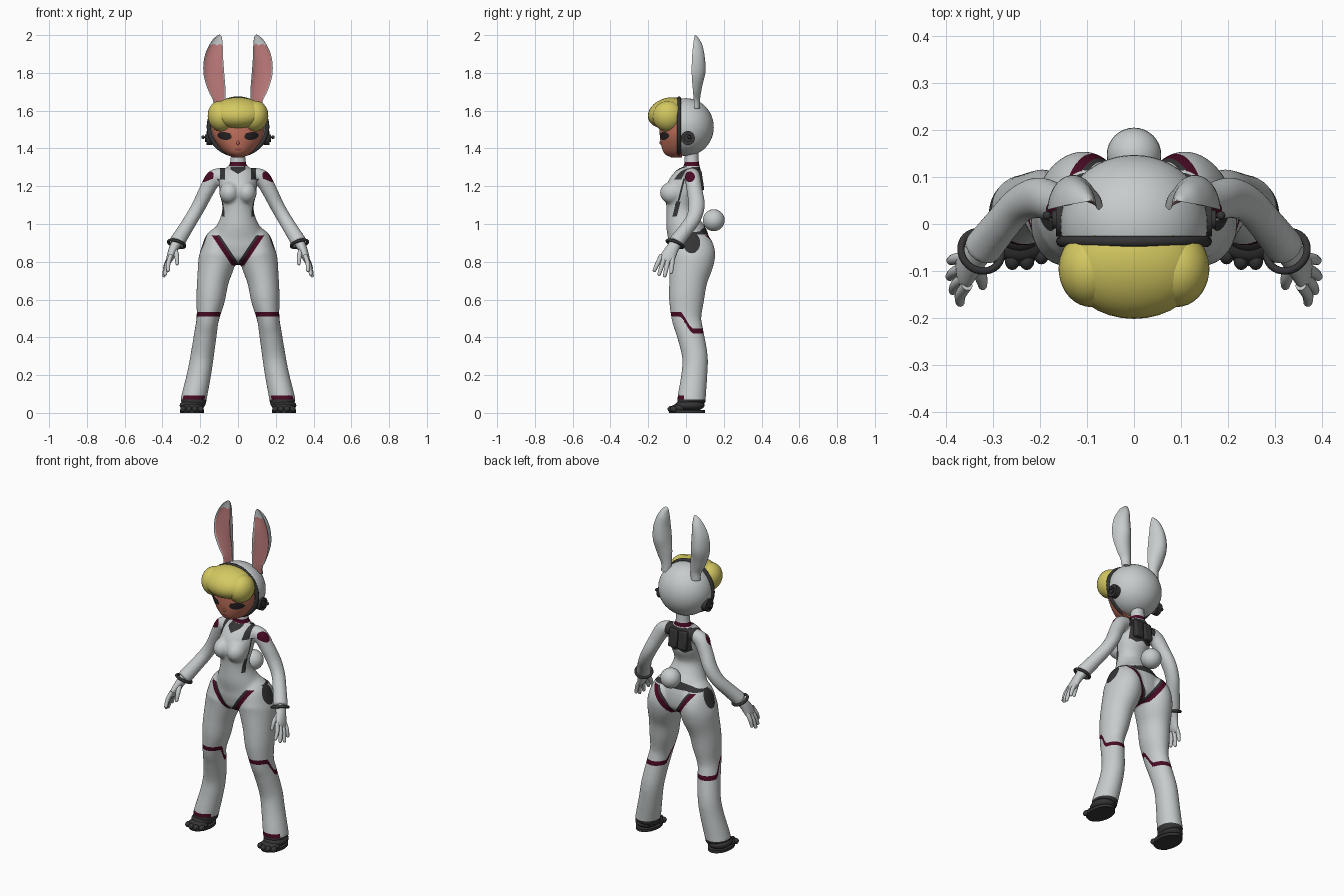
import bpy, bmesh, math
from mathutils import Vector, Matrix, Euler

if "Cube" in bpy.data.objects:
    bpy.data.objects.remove(bpy.data.objects["Cube"])


def material(name, r, g, b):
    m = bpy.data.materials.new(name)
    m.use_nodes = True
    m.diffuse_color = (r, g, b, 1)
    node = next(n for n in m.node_tree.nodes if n.type == 'BSDF_PRINCIPLED')
    node.inputs["Base Color"].default_value = (r, g, b, 1)
    return m


SUIT = material("suit grey", .57, .60, .60)
DARK = material("dark trim", .035, .035, .037)
WINE = material("wine stripe", .065, .003, .018)
HAIR = material("blond hair", .66, .58, .12)
SKIN = material("skin", .55, .17, .11)
PINK = material("inner ear pink", .52, .20, .20)
EYE = material("eye", .02, .016, .018)
LIP = material("lips", .36, .08, .08)
made = []


def finish(name, bm, *mats):
    bmesh.ops.recalc_face_normals(bm, faces=bm.faces)
    me = bpy.data.meshes.new(name)
    bm.to_mesh(me)
    bm.free()
    for m in mats:
        me.materials.append(m)
    ob = bpy.data.objects.new(name, me)
    bpy.context.collection.objects.link(ob)
    made.append(ob)
    return ob


def spline(pts, steps):
    """Catmull-Rom through tuples of any size."""
    p = [pts[0]] + list(pts) + [pts[-1]]
    out = []
    for a, b, c, d in zip(p, p[1:], p[2:], p[3:]):
        for k in range(steps):
            t = k / steps
            out.append([.5 * (2*B + (C-A)*t + (2*A-5*B+4*C-D)*t*t + (3*B-A-3*C+D)*t**3)
                        for A, B, C, D in zip(a, b, c, d)])
    return out + [list(pts[-1])]


def loft(bm, stations, s=1, n=28, steps=5, front=1):
    """Elliptical sections (x, y, z, rx, ry) along a path; front scales the -y half."""
    st = spline(stations, steps)
    rings = []
    for i, (x, y, z, rx, ry) in enumerate(st):
        t = Vector(st[min(i+1, len(st)-1)][:3]) - Vector(st[max(i-1, 0)][:3])
        u = Vector((0, 1, 0)).cross(t).normalized()
        v = t.cross(u).normalized()
        ring = []
        for j in range(n):
            w = math.tau * (j + .5) / n
            sy = math.sin(w)
            co = Vector((x, y, z)) + u*rx*math.cos(w) + v*ry*(sy if sy > 0 else sy*front)
            ring.append(bm.verts.new((co.x*s, co.y, co.z)))
        rings.append(ring)
    wall = []
    for a, b in zip(rings, rings[1:]):
        for j in range(n):
            k = (j + 1) % n
            wall.append((bm.faces.new((a[j], a[k], b[k], b[j])), math.sin(math.tau * (j+1) / n)))
    bm.faces.new(rings[0])
    bm.faces.new(rings[-1])
    return wall


def ball(bm, loc, size, rot=(0, 0, 0), seg=32):
    m = Matrix.LocRotScale(Vector(loc), Euler(rot), Vector(size))
    bmesh.ops.create_uvsphere(bm, u_segments=seg, v_segments=seg//2, radius=1, matrix=m)


def rod(bm, a, b, r, seg=24):
    a, b = Vector(a), Vector(b)
    m = Matrix.LocRotScale((a+b)/2, (b-a).to_track_quat('Z', 'Y'), None)
    bmesh.ops.create_cone(bm, cap_ends=True, segments=seg, radius1=r, radius2=r,
                          depth=(b-a).length, matrix=m)


def hoop(name, loc, axis, size, minor, mat):
    bpy.ops.mesh.primitive_torus_add(major_segments=48, minor_segments=10,
                                     major_radius=1, minor_radius=minor / size[0])
    ob = bpy.context.object
    ob.name = name
    m = Matrix.LocRotScale(Vector(loc), Vector(axis).to_track_quat('Z', 'Y'), None)
    ob.data.transform(m @ Matrix.Diagonal((*size, 1)))
    ob.location = (0, 0, 0)
    ob.data.materials.append(mat)
    made.append(ob)


def keep_side(bm, y, normal):
    """Slice at y, drop what lies along the normal and close the cut."""
    cut = bmesh.ops.bisect_plane(bm, geom=bm.verts[:] + bm.edges[:] + bm.faces[:],
                                 plane_co=(0, y, 0), plane_no=(0, normal, 0), clear_outer=True)
    bmesh.ops.holes_fill(bm, edges=[e for e in cut["geom_cut"] if isinstance(e, bmesh.types.BMEdge)])


def paint(bm, field, index):
    """Cut the mesh along field = 0 and colour the negative side."""
    new = []
    for e in list(bm.edges):
        a, b = (field(v.co) for v in e.verts)
        if a * b < 0 and .03 < a / (a - b) < .97:
            new.append(bmesh.utils.edge_split(e, e.verts[0], a / (a - b))[1])
    if new:
        bmesh.ops.connect_verts(bm, verts=new)
    for f in bm.faces:
        if field(f.calc_center_median()) < 0:
            f.material_index = index


# Body: lofted torso, arms and legs fused into one skin
bm = bmesh.new()
loft(bm, [(0, .02, .785, .05, .06), (0, .02, .82, .12, .10), (0, .02, .87, .16, .11),
          (0, .01, .93, .152, .108), (0, -.015, 1.0, .108, .092), (0, -.028, 1.08, .083, .076),
          (0, -.018, 1.17, .098, .092), (0, .008, 1.24, .10, .078), (0, .03, 1.285, .08, .05),
          (0, .03, 1.315, .045, .04), (0, .03, 1.39, .038, .036)])
for s in (1, -1):
    ball(bm, (.045*s, -.072, 1.165), (.054, .066, .06))
    loft(bm, [(.075, .01, .99, .025, .04), (.09, .018, .93, .075, .092), (.105, .032, .86, .09, .12),
              (.113, .03, .80, .098, .118), (.133, .012, .70, .084, .101), (.145, .003, .60, .076, .093),
              (.16, .003, .50, .06, .079), (.172, .022, .42, .06, .072), (.19, .047, .30, .062, .068),
              (.207, .044, .20, .064, .069), (.233, .03, .08, .068, .075), (.24, .03, .045, .068, .075)], s)
    loft(bm, [(.07, .03, 1.262, .036, .04), (.125, .035, 1.245, .044, .042), (.165, .045, 1.18, .041, .042),
              (.205, .056, 1.10, .038, .044), (.245, .04, 1.03, .037, .04), (.285, -.005, .965, .039, .039),
              (.325, -.055, .90, .042, .042)], s)
body = finish("body_suit", bm)
rm = body.modifiers.new("fuse", 'REMESH')
rm.mode, rm.voxel_size = 'VOXEL', .0068
sm = body.modifiers.new("soften", 'SMOOTH')
sm.factor, sm.iterations = .5, 12
fused = bpy.data.meshes.new_from_object(body.evaluated_get(bpy.context.evaluated_depsgraph_get()))
body.modifiers.clear()
body.data = fused
fused.materials.clear()
for m in (SUIT, DARK, WINE):
    fused.materials.append(m)


def disc(a, b, ra, rb):
    return (math.hypot(a / ra, b / rb) - 1) * ra


def box(v, lo, hi):
    return max(lo - v, v - hi)


def groin(p):
    return .832 * (abs(p.x) - .025) - .555 * (p.z - .79)


def knee(p):
    t = min(1, max(0, (p.y + .035) / .075))
    return p.z - (.522 - .088 * t * t * (3 - 2*t))


def seam(p):
    width = .012 if p.z < 1.12 else .005
    return max(box(p.z, 1.04, 1.24), abs(p.y + .05 - .25*(p.z - 1.08)) - width, box(abs(p.x), .04, .118))


# Painted trim: 1 is dark, 2 is wine
trim = [
    (lambda p: max(box(p.z, .78, .94), abs(groin(p) + .018) - .006, abs(p.x) - .15), 1),
    (lambda p: max(box(p.z, .78, .94), abs(groin(p)) - .012, abs(p.x) - .15), 2),
    (lambda p: max(disc(p.y - .03, p.z - .90, .045, .055), .11 - abs(p.x), abs(p.x) - .22), 1),
    (lambda p: max(box(p.z, .945, .995 - .25*abs(p.x)), .01 - p.y, abs(p.x) - .17), 1),
    (lambda p: max(box(abs(p.x), .068, .094), 1.235 - p.z, p.y - .075), 1),
    (lambda p: max(box(p.z, 1.265 + .6*abs(p.x), 1.305), abs(p.x) - .04, p.y - .02), 1),
    (lambda p: max(box(p.z, 1.15 + .5*abs(abs(p.x) - .035), 1.302), abs(p.x) - .075, .03 - p.y), 1),
    (seam, 1),
    (lambda p: max(box(p.z, 1.306, 1.328), abs(p.x) - .09), 2),
    (lambda p: max(disc(p.y - .02, p.z - 1.25, .027, .028), .13 - abs(p.x), abs(p.x) - .2), 2),
    (lambda p: abs(knee(p)) - .013, 2),
    (lambda p: max(p.z - .092, p.y + .01), 2),
    (lambda p: p.z - .07, 1)]
bm = bmesh.new()
bm.from_mesh(fused)
for field, index in trim:
    paint(bm, field, index)
bm.to_mesh(fused)
bm.free()

# Tail and back pack
bm = bmesh.new()
ball(bm, (0, .147, 1.02), (.058, .058, .058))
finish("tail", bm, SUIT)
bm = bmesh.new()
for s in (1, -1):
    bmesh.ops.create_cube(bm, size=1, matrix=Matrix.LocRotScale(
        Vector((.031*s, .072, 1.23)), Euler((.15, 0, 0)), Vector((.056, .035, .11))))
pack = finish("back_pack", bm, DARK)
bev = pack.modifiers.new("bevel", 'BEVEL')
bev.width, bev.segments = .01, 2

# Helmet with front band, ear pieces and antennae
bm = bmesh.new()
ball(bm, (0, 0, 1.513), (.157, .147, .153), seg=48)
keep_side(bm, -.04, -1)
finish("helmet", bm, SUIT)
hoop("helmet_band", (0, -.037, 1.515), (0, 1, 0), (.154, .149, .154), .012, DARK)
fingers = [(.37, -.167, .755), (.385, -.142, .735), (.392, -.112, .727), (.39, -.078, .745)]
for s, side in ((1, "left"), (-1, "right")):
    bm = bmesh.new()
    rod(bm, (.135*s, .01, 1.455), (.166*s, .01, 1.455), .037)
    rod(bm, (.16*s, .01, 1.455), (.174*s, .01, 1.455), .02)
    rod(bm, (.15*s, .018, 1.46), (.185*s, .018, 1.46), .004, 10)
    ball(bm, (.185*s, .018, 1.46), (.0095,) * 3, seg=16)
    finish(side + "_ear_piece", bm, DARK)
    # Rabbit ear, dished at the front
    bm = bmesh.new()
    wall = loft(bm, [(.10, .045, 1.61, .03, .03), (.10, .04, 1.66, .033, .035), (.113, .035, 1.72, .047, .05),
                     (.128, .028, 1.80, .055, .075), (.128, .03, 1.88, .05, .071), (.113, .038, 1.95, .034, .05),
                     (.098, .045, 1.99, .015, .02), (.093, .048, 2.0, .004, .005)], s, 32, 6, -.3)
    for f, sy in wall:
        f.material_index = 1 if sy < -.45 and f.calc_center_median().z < 1.95 else 0
    finish(side + "_rabbit_ear", bm, SUIT, PINK)
    # Hand with separate fingers and thumb
    bm = bmesh.new()
    loft(bm, [(.318, -.045, .915, .028, .03), (.343, -.075, .865, .024, .034),
              (.36, -.098, .82, .019, .04), (.367, -.108, .80, .011, .034)], s)
    for k, tip in enumerate(fingers):
        base = Vector((.355, -.13 + .02*k, .835))
        mid = base.lerp(Vector(tip), .55) + Vector((.006, 0, 0))
        loft(bm, [(*base, .012, .012), (*mid, .012, .012), (*tip, .0095, .0095)], s, 14)
        ball(bm, (tip[0]*s, *tip[1:]), (.0095,) * 3, seg=14)
    loft(bm, [(.335, -.08, .87, .014, .014), (.325, -.115, .83, .013, .013),
              (.322, -.132, .79, .009, .009)], s, 14)
    ball(bm, (.322*s, -.132, .79), (.009,) * 3, seg=14)
    finish(side + "_hand", bm, SUIT)
    hoop(side + "_bracelet", (.325*s, -.058, .895), (.3*s, -.4, -1), (.045, .045, .045), .008, DARK)
    # Sandal with sole, foot and toes
    bm = bmesh.new()
    ball(bm, (.243*s, .02, .04), (.066, .078, .032))
    ball(bm, (.243*s, -.035, .025), (.058, .045, .024))
    for k in range(4):
        ball(bm, ((.197 + .031*k)*s, -.066 - .012*(k in (1, 2)), .02), (.016, .02, .017), seg=16)
    bmesh.ops.create_cone(bm, cap_ends=True, segments=36, radius1=1, radius2=1, depth=1,
                          matrix=Matrix.LocRotScale(Vector((.243*s, .005, .008)), None, Vector((.064, .095, .016))))
    finish(side + "_shoe", bm, DARK)

# Face with painted eyes and lips
bm = bmesh.new()
loft(bm, [(0, -.025, 1.352, .025, .052), (0, -.025, 1.37, .062, .086), (0, -.025, 1.40, .094, .102),
          (0, -.025, 1.45, .126, .112), (0, -.025, 1.50, .14, .115), (0, -.025, 1.56, .138, .112),
          (0, -.025, 1.63, .08, .07)], n=72, steps=8)
keep_side(bm, -.02, 1)
paint(bm, lambda p: disc(abs(p.x) - .072, p.z - 1.466 - .12*(abs(p.x) - .072), .038, .021), 1)
paint(bm, lambda p: disc(p.x, p.z - 1.395, .02, .006), 2)
finish("face", bm, SKIN, EYE, LIP)
bm = bmesh.new()
ball(bm, (0, -.131, 1.43), (.008, .01, .011), seg=16)
finish("nose", bm, SKIN)

# Swept fringe made of fat locks
bm = bmesh.new()
ball(bm, (0, -.092, 1.588), (.142, .112, .08), (.28, 0, 0))
for s in (1, -1):
    ball(bm, (.09*s, -.095, 1.57), (.07, .082, .082), (.35, .2*s, 0))
finish("hair_fringe", bm, HAIR)

# Smooth shading with sharp edges kept
bpy.ops.object.select_all(action='DESELECT')
for ob in made:
    ob.select_set(True)
bpy.context.view_layer.objects.active = body
bpy.ops.object.shade_smooth_by_angle(angle=math.radians(40))
